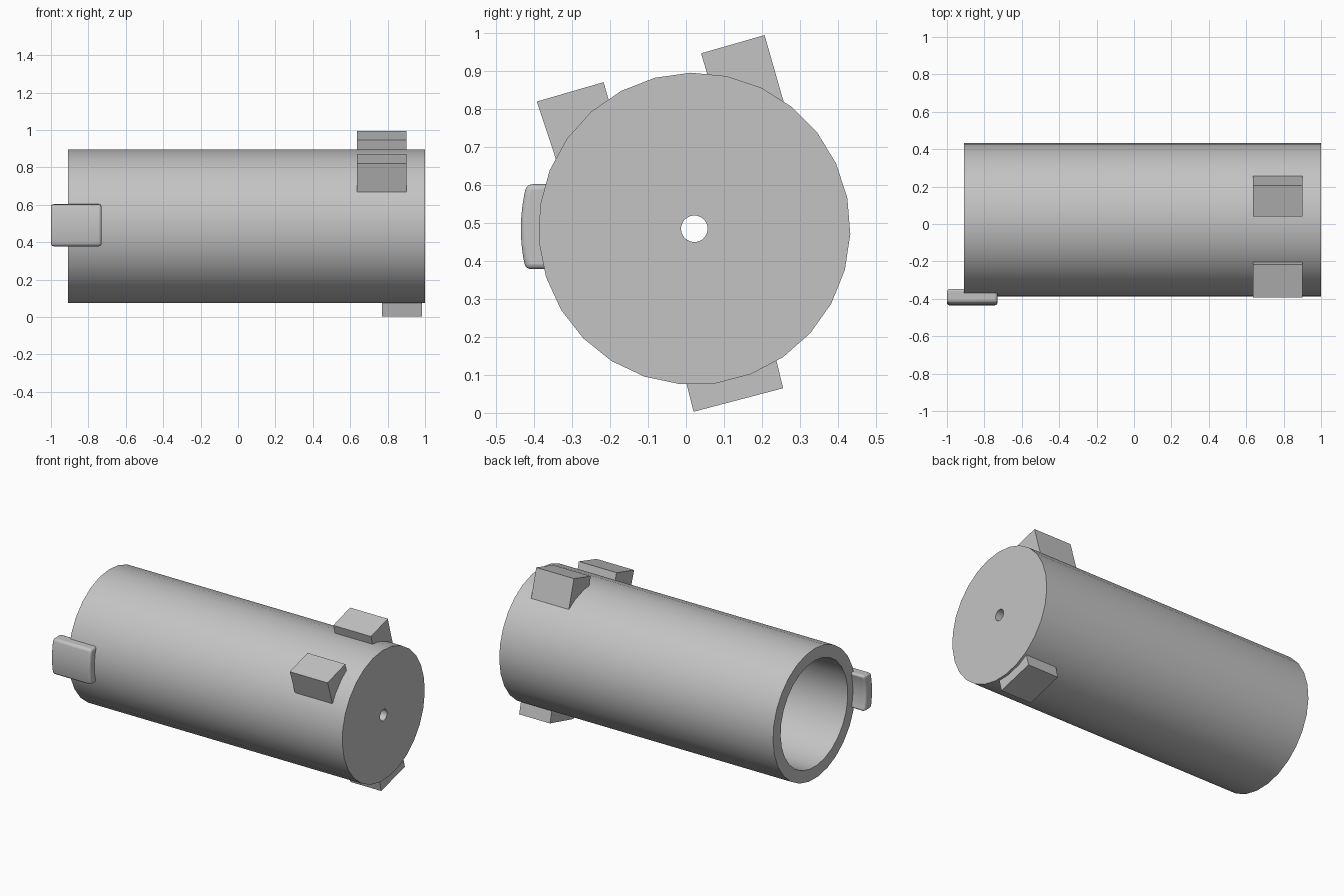
import bpy
import bmesh
from math import sin, cos, radians, pi

cube = bpy.data.objects.get("Cube")
if cube:
    bpy.data.objects.remove(cube, do_unlink=True)

CY, CZ = 0.022, 0.485      # axis of the tube
SIDES = 27

grey = bpy.data.materials.new("plain_grey")
grey.use_nodes = True
grey.diffuse_color = (0.55, 0.55, 0.55, 1)
bsdf = next(n for n in grey.node_tree.nodes if n.type == 'BSDF_PRINCIPLED')
bsdf.inputs["Base Color"].default_value = (0.55, 0.55, 0.55, 1)


def finish(name, bm):
    bmesh.ops.recalc_face_normals(bm, faces=bm.faces)
    mesh = bpy.data.meshes.new(name)
    bm.to_mesh(mesh)
    bm.free()
    mesh.materials.append(grey)
    obj = bpy.data.objects.new(name, mesh)
    bpy.context.collection.objects.link(obj)
    return obj


def smooth(obj, angle):
    bpy.ops.object.select_all(action='DESELECT')
    obj.select_set(True)
    bpy.context.view_layer.objects.active = obj
    bpy.ops.object.shade_smooth_by_angle(angle=radians(angle))


def polar(radius, degrees):
    a = radians(degrees)
    return CY + radius * cos(a), CZ + radius * sin(a)


def prism(name, outline, x0, x1):
    """Extrude a (y, z) outline along x."""
    bm = bmesh.new()
    ends = [[bm.verts.new((x, y, z)) for y, z in outline] for x in (x0, x1)]
    for ring in ends:
        bm.faces.new(ring)
    n = len(outline)
    for i in range(n):
        j = (i + 1) % n
        bm.faces.new((ends[0][i], ends[0][j], ends[1][j], ends[1][i]))
    return finish(name, bm)


# Hollow tube: closed wall section (x, radius) turned around the x axis
section = [(1, 0.035), (1, 0.411), (-0.91, 0.411),
           (-0.91, 0.335), (0.92, 0.335), (0.92, 0.035)]
bm = bmesh.new()
rings = []
for x, r in section:
    pts = [polar(r, -2 + 360 * i / SIDES) for i in range(SIDES)]
    rings.append([bm.verts.new((x, y, z)) for y, z in pts])
for k, ring in enumerate(rings):
    after = rings[(k + 1) % len(rings)]
    for i in range(SIDES):
        j = (i + 1) % SIDES
        bm.faces.new((ring[i], ring[j], after[j], after[i]))
smooth(finish("tube", bm), 30)

# Tilted lugs, with their roots sunk into the tube wall
prism("front_lug", [(-0.393, 0.82), (-0.217, 0.871), (-0.19, 0.775),
                    (-0.335, 0.645)], 0.637, 0.9)
prism("top_lug", [(0.04, 0.947), (0.207, 0.995), (0.262, 0.803),
                  (0.065, 0.86)], 0.637, 0.9)
prism("bottom_lug", [(0.02, 0.003), (0.256, 0.065), (0.235, 0.15),
                     (-0.003, 0.095)], 0.77, 0.985)

# Curved tab overhanging the open end, with rounded edges
STEPS = 8
outer = [polar(0.457, 180 - 14.8 + 28.3 * i / STEPS) for i in range(STEPS + 1)]
inner = [polar(0.385, 180 + 16 - 34 * i / STEPS) for i in range(STEPS + 1)]
tab = prism("end_tab", outer + inner, -1, -0.73)
bevel = tab.modifiers.new("rounded_edges", 'BEVEL')
bevel.width = 0.014
bevel.segments = 3
bevel.limit_method = 'ANGLE'
bevel.angle_limit = radians(40)
smooth(tab, 40)
